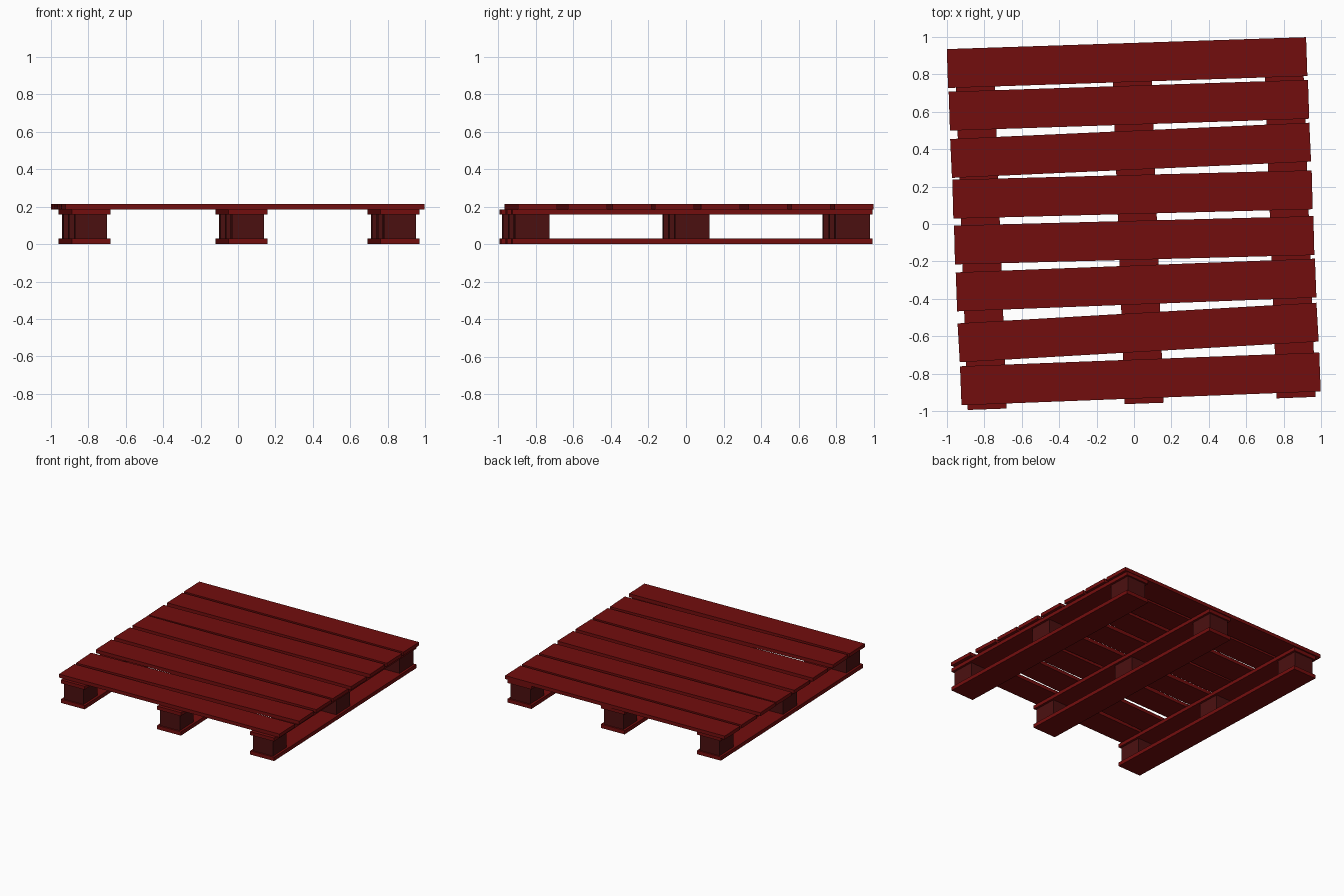
import bpy
from math import radians, sin, cos

if "Cube" in bpy.data.objects:
    bpy.data.objects.remove(bpy.data.objects["Cube"])

TILT = 2.1  # the whole pallet sits slightly turned


def paint(name, colour):
    mat = bpy.data.materials.new(name)
    mat.diffuse_color = (*colour, 1)
    mat.use_nodes = True
    mat.node_tree.nodes["Principled BSDF"].inputs["Base Color"].default_value = mat.diffuse_color
    return mat


red = paint("dark_red_paint", (0.17, 0.004, 0.004))
shade_red = paint("block_red_paint", (0.07, 0.005, 0.005))


def board(name, x, y, z0, z1, length, width, angle, mat=red):
    """Box with its length along local x, turned about z."""
    bpy.ops.mesh.primitive_cube_add(size=1, location=(x, y, (z0 + z1) / 2),
                                    rotation=(0, 0, radians(angle)))
    ob = bpy.context.object
    ob.name = name
    ob.scale = (length, width, z1 - z0)
    ob.data.materials.append(mat)
    return ob


# Deck slats, each nailed on a little unevenly: centre x, centre y, angle
slats = [(-0.037, 0.863, 1.9), (-0.027, 0.635, 1.9), (-0.018, 0.394, 2.6),
         (-0.008, 0.158, 1.5), (0.001, -0.087, 1.5), (0.011, -0.326, 2.2),
         (0.022, -0.58, 3.3), (0.034, -0.828, 2.2)]
for i, (x, y, a) in enumerate(slats):
    board(f"deck_slat_{i + 1}", x, y, 0.186, 0.214, 1.922, 0.208, a)

# Three runners: bottom skid, spacer blocks, upper stringer
t = radians(TILT)
for side, x, y in (("left", -0.82, -0.031), ("middle", 0.019, 0.0),
                   ("right", 0.831, 0.031)):
    board(f"{side}_skid", x, y, 0.0, 0.03, 1.92, 0.208, TILT + 90)
    board(f"{side}_stringer", x, y, 0.158, 0.186, 1.92, 0.208, TILT + 90)
    for place, d in (("front", -0.855), ("centre", 0.0), ("back", 0.855)):
        board(f"{side}_{place}_block", x - d * sin(t), y + d * cos(t),
              0.03, 0.158, 0.185, 0.172, TILT + 90, shade_red)
